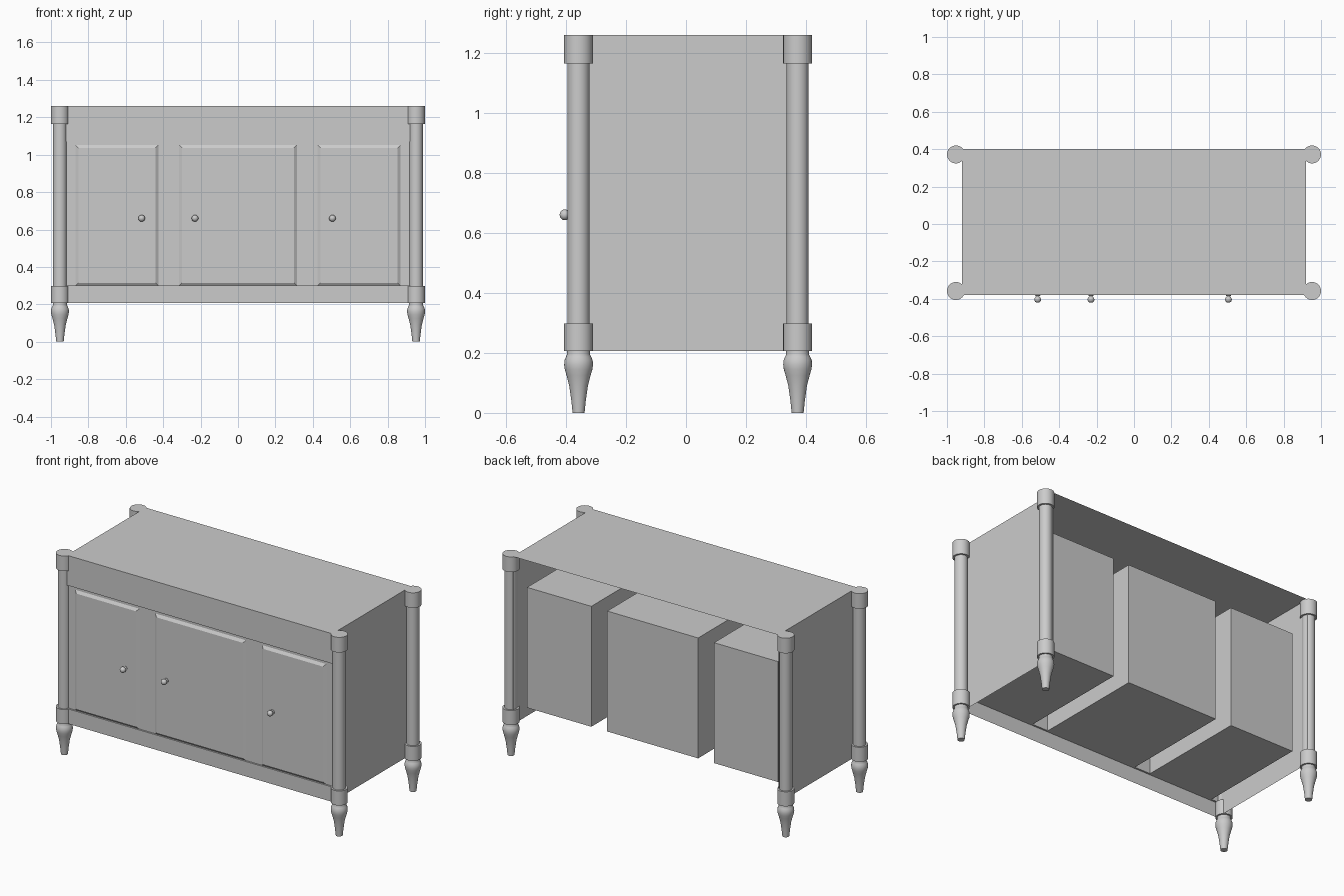
import bpy, bmesh, math

cube = bpy.data.objects.get("Cube")
if cube:
    bpy.data.objects.remove(cube, do_unlink=True)

grey = bpy.data.materials.new("plain_grey")
grey.use_nodes = True
COLOUR = (0.6, 0.6, 0.6, 1)
grey.diffuse_color = COLOUR
grey.node_tree.nodes["Principled BSDF"].inputs["Base Color"].default_value = COLOUR


def finish(bm, name, smooth=False, recalc=True):
    if recalc:
        bmesh.ops.recalc_face_normals(bm, faces=bm.faces[:])
    mesh = bpy.data.meshes.new(name)
    bm.to_mesh(mesh)
    bm.free()
    obj = bpy.data.objects.new(name, mesh)
    bpy.context.collection.objects.link(obj)
    mesh.materials.append(grey)
    if smooth:
        bpy.ops.object.select_all(action='DESELECT')
        obj.select_set(True)
        bpy.context.view_layer.objects.active = obj
        bpy.ops.object.shade_smooth_by_angle(angle=math.radians(35))
    return obj


def loft(bm, rings):
    """Join equal vertex rings with quads and cap both ends."""
    loops = [[bm.verts.new(p) for p in ring] for ring in rings]
    for a, b in zip(loops, loops[1:]):
        for i in range(len(a)):
            j = (i + 1) % len(a)
            bm.faces.new((a[i], a[j], b[j], b[i]))
    bm.faces.new(loops[0])
    bm.faces.new(loops[-1])


def turned(name, profile, place, sides=32):
    """Turn a (radius, height) profile; place maps local x, y, height to space."""
    bm = bmesh.new()
    angles = [2 * math.pi * i / sides for i in range(sides)]
    loft(bm, [[place(r * math.cos(a), r * math.sin(a), h) for a in angles]
              for r, h in profile])
    return finish(bm, name, smooth=True)


# Thin shell: the stepped front and the top are one folded sheet
FRONT, FRAME, BACK = -0.38, -0.369, 0.40
HALF, BOTTOM, TOP = 0.92, 0.207, 1.26
section = [(FRONT, BOTTOM), (FRONT, 0.30), (FRAME, 0.30), (FRAME, 1.07),
           (-0.376, 1.07), (-0.376, 1.165), (FRONT, 1.165), (FRONT, TOP), (BACK, TOP)]
bm = bmesh.new()
left = [bm.verts.new((-HALF, y, z)) for y, z in section]
right = [bm.verts.new((HALF, y, z)) for y, z in section]
for i in range(len(section) - 1):
    bm.faces.new((left[i], right[i], right[i + 1], left[i + 1]))
finish(bm, "front_and_top", recalc=False)

# Side panels
for side, label in ((1, "left"), (-1, "right")):
    bm = bmesh.new()
    corners = [(FRONT, BOTTOM), (BACK, BOTTOM), (BACK, TOP), (FRONT, TOP)]
    bm.faces.new([bm.verts.new((side * HALF, y, z)) for y, z in corners[::side]])
    finish(bm, label + "_side_panel", recalc=False)

# Door compartments: deep boxes with a bevelled, raised door front
for label, x0, x1 in (("right", -0.87, -0.425), ("middle", -0.315, 0.315),
                      ("left", 0.425, 0.87)):
    bm = bmesh.new()
    rings = []
    for inset, y in ((0, 0.33), (0, FRAME), (0.016, FRONT)):
        a, b, lo, hi = x0 + inset, x1 - inset, 0.299 + inset, 1.053 - inset
        rings.append([(a, y, lo), (b, y, lo), (b, y, hi), (a, y, hi)])
    loft(bm, rings)
    finish(bm, label + "_door_compartment")

# Door knobs: flared foot, stem and ball
ball = [(0.018 * math.sin(t), 0.024 - 0.017 * math.cos(t))
        for t in (math.pi * i / 12 for i in range(3, 12))]
knob = [(0.014, -0.002), (0.014, 0.003), (0.008, 0.006)] + ball + [(0.001, 0.041)]
for label, kx in (("right", -0.515), ("middle", -0.23), ("left", 0.505)):
    turned(label + "_door_knob", knob,
           lambda u, v, h: (kx + u, FRONT - h, 0.66 + v), sides=20)

# Corner posts with collars, and turned feet
post = [(0.037, 0.28), (0.037, 1.18)]
collar_low = [(0.048, BOTTOM), (0.048, 0.298)]
collar_high = [(0.048, 1.165), (0.048, TOP)]
foot = [(0.020, 0), (0.024, 0.04), (0.031, 0.09), (0.040, 0.125), (0.046, 0.145),
        (0.048, 0.160), (0.047, 0.175), (0.042, 0.187), (0.038, 0.195), (0.038, 0.212)]
for depth, py in (("front", -0.358), ("back", 0.372)):
    for label, px in (("left", 0.952), ("right", -0.952)):
        for part, profile in (("post", post), ("lower_collar", collar_low),
                              ("upper_collar", collar_high), ("foot", foot)):
            turned(f"{depth}_{label}_{part}", profile,
                   lambda u, v, h: (px + u, py + v, h))
